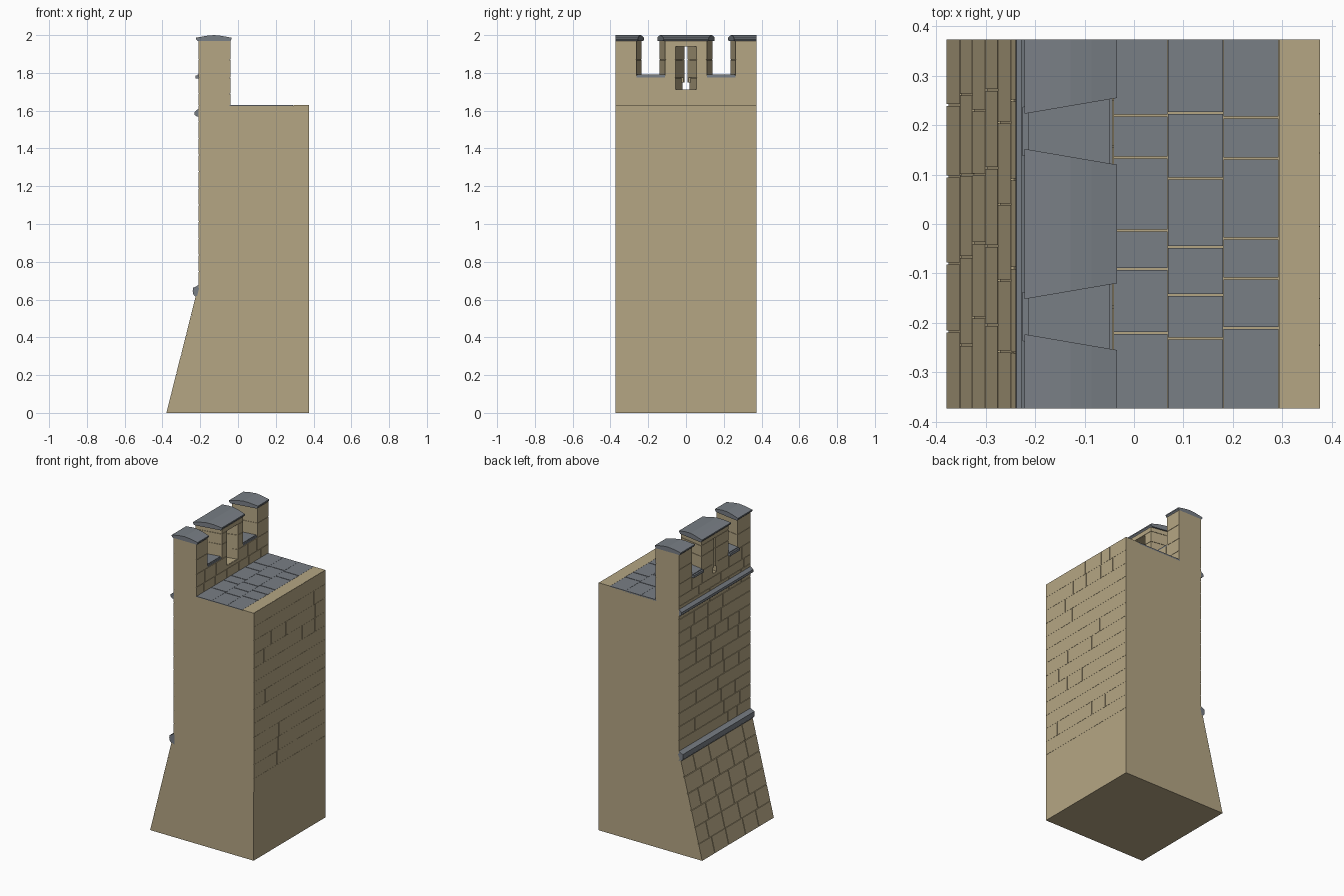
import bpy, bmesh, random

if "Cube" in bpy.data.objects:
    bpy.data.objects.remove(bpy.data.objects["Cube"])

random.seed(4)
W = 0.373          # half width in y
G = 0.002          # half of a mortar joint
XO, XI = -0.21, -0.04   # parapet outer and inner faces


def material(name, rgb):
    m = bpy.data.materials.new(name)
    m.diffuse_color = (*rgb, 1)
    m.use_nodes = True
    m.node_tree.nodes["Principled BSDF"].inputs["Base Color"].default_value = m.diffuse_color
    return m


stone = material("sandstone", (0.46, 0.38, 0.23))
slate = material("grey_stone", (0.19, 0.21, 0.235))


def loft(bm, a, b):
    """Closed solid between two matching rings of points."""
    va = [bm.verts.new(p) for p in a]
    vb = [bm.verts.new(p) for p in b]
    n = len(a)
    bm.faces.new(va)
    bm.faces.new(vb[::-1])
    for i in range(n):
        j = (i + 1) % n
        bm.faces.new((va[j], va[i], vb[i], vb[j]))


def finish(name, bm, mat):
    bmesh.ops.recalc_face_normals(bm, faces=bm.faces)
    me = bpy.data.meshes.new(name)
    bm.to_mesh(me)
    bm.free()
    me.materials.append(mat)
    ob = bpy.data.objects.new(name, me)
    bpy.context.collection.objects.link(ob)
    return ob


def extrude_y(name, profile, mat, e0=(-W, -W), e1=(W, W)):
    """Extrude an xz profile along y; ends may splay between outer and inner x."""
    def ring(e):
        return [(x, e[0] + (e[1] - e[0]) * (x - XO) / (XI - XO), z) for x, z in profile]
    bm = bmesh.new()
    loft(bm, ring(e0), ring(e1))
    return finish(name, bm, mat)


def block(bm, e0, e1, z0, z1, x0=XO, x1=XI):
    """Splayed block: each edge is (outer y, inner y)."""
    ring = lambda z: [(x0, e0[0], z), (x0, e1[0], z), (x1, e1[1], z), (x1, e0[1], z)]
    loft(bm, ring(z0), ring(z1))


def cuts(length, size):
    """Random joint positions as fractions 0..1."""
    n = max(1, round(length / size))
    w = [random.uniform(0.65, 1.35) for _ in range(n)]
    out = [0]
    for v in w:
        out.append(out[-1] + v / sum(w))
    return out


def brick_face(name, zs, xf, depth, gap=G, size=0.14):
    """Courses of bricks laid on a face x = xf(z)."""
    bm = bmesh.new()
    for za, zb in zip(zs, zs[1:]):
        c = cuts(2 * W, size)
        a, b = za + gap * (za > 0), zb - gap
        for s, t in zip(c, c[1:]):
            y0 = -W + 2 * W * s + gap * (s > 0)
            y1 = -W + 2 * W * t - gap * (t < 0.999)
            ring = lambda y: [(xf(a), y, a), (xf(a) + depth, y, a),
                              (xf(b) + depth, y, b), (xf(b), y, b)]
            loft(bm, ring(y0), ring(y1))
    return finish(name, bm, stone)


def masonry(name, e0, e1, zs, size=0.13):
    """Parapet part: recessed core with through blocks around it."""
    bm = bmesh.new()
    lerp = lambda t: tuple(p + (q - p) * t for p, q in zip(e0, e1))
    shrink = lambda e, s: tuple(v if abs(v) > 0.37 else v + s * 0.003 for v in e)
    block(bm, shrink(e0, 1), shrink(e1, -1), zs[0], zs[-1], XO + 0.004, XI - 0.004)
    for za, zb in zip(zs, zs[1:]):
        c = cuts(abs(e1[0] - e0[0]), size)
        for s, t in zip(c, c[1:]):
            l = [v + G * (s > 0) for v in lerp(s)]
            r = [v - G * (t < 0.999) for v in lerp(t)]
            block(bm, l, r, za + G / 2, zb - G / 2)
    return finish(name, bm, stone)


def steps(a, b, n):
    return [a + (b - a) * i / n for i in range(n + 1)]


# Wall core with battered foot and a shallow recess for the paving
extrude_y("wall_core", [(-0.375, 0), (0.375, 0), (0.375, 1.63), (0.293, 1.63), (0.293, 1.626),
                        (-0.044, 1.626), (-0.044, 1.632), (-0.206, 1.632), (-0.206, 0.66)], stone)

# Brick facings
brick_face("batter_bricks", steps(0, 0.62, 6), lambda z: -0.379 + 0.251 * z, 0.015)
brick_face("outer_wall_bricks", steps(0.66, 1.63, 11), lambda z: XO, 0.015)
brick_face("rear_wall_bricks", steps(0.45, 1.63, 13), lambda z: 0.376, -0.01, 0.0012, 0.13)

# String courses
extrude_y("lower_string_course", [(-0.20, 0.61), (-0.226, 0.615), (-0.238, 0.63), (-0.24, 0.645),
                                  (-0.238, 0.662), (-0.225, 0.668), (-0.21, 0.677), (-0.20, 0.677)], slate)
extrude_y("upper_string_course", [(-0.20, 1.568), (-0.22, 1.57), (-0.229, 1.578), (-0.229, 1.594),
                                  (-0.21, 1.61), (-0.20, 1.61)], slate)

# Walkway paving in three rows
bm = bmesh.new()
for xa, xb in ((-0.045, 0.069), (0.069, 0.181), (0.181, 0.293)):
    c = cuts(2 * W, 0.12)
    for s, t in zip(c, c[1:]):
        y0 = -W + 2 * W * s + G * (s > 0)
        y1 = -W + 2 * W * t - G * (t < 0.999)
        block(bm, (y0, y0), (y1, y1), 1.62, 1.63, xa, xb - 0.001)
finish("walkway_paving", bm, slate)

# Parapet base and the fill beneath the arrow slit
masonry("parapet_base", (-W, -W), (W, W), [1.63, 1.69], 0.11)
masonry("slit_sill", (-0.018, -0.055), (0.018, 0.055), [1.69, 1.712], 1)

CAP = [(-0.212, 1.968), (-0.222, 1.978), (-0.222, 1.986), (-0.17, 1.996), (-0.128, 2.0),
       (-0.086, 1.996), (-0.034, 1.986), (-0.034, 1.978), (-0.042, 1.968)]


def span(side, a, b):
    """Order two edges by y after mirroring."""
    e = [tuple(side * v for v in p) for p in (a, b)]
    return sorted(e)


for side, label in ((-1, "left"), (1, "right")):
    # Parapet course beside the slit
    masonry(label + "_parapet_course", *span(side, (W, W), (0.018, 0.055)), [1.69, 1.775], 0.11)
    # Corner merlon with its cap
    masonry(label + "_merlon", *span(side, (W, W), (0.235, 0.262)), [1.775, 1.87, 1.97], 0.25)
    a, b = span(side, (W, W), (0.225, 0.254))
    extrude_y(label + "_merlon_cap", CAP, slate, a, b)
    # Half of the middle merlon
    masonry(label + "_middle_merlon", *span(side, (0.14, 0.11), (0.007, 0.055)),
            [1.775, 1.87, 1.94], 0.25)
    # Narrowing above the slit foot
    bm = bmesh.new()
    a, b = span(side, (0.03, 0.03), (0.007, 0.012))
    block(bm, a, b, 1.75, 1.776, XO, -0.185)
    finish(label + "_slit_shoulder", bm, stone)
    # Crenel sill
    bm = bmesh.new()
    a, b = span(side, (0.237, 0.262), (0.138, 0.11))
    block(bm, a, b, 1.77, 1.786, -0.226, -0.044)
    a, b = span(side, (0.237, 0.260), (0.138, 0.112))
    block(bm, a, b, 1.786, 1.791, -0.215, -0.05)
    finish(label + "_crenel_sill", bm, slate)

# Lintel and cap of the middle merlon
masonry("slit_lintel", (-0.14, -0.11), (0.14, 0.11), [1.94, 1.97], 1)
extrude_y("middle_merlon_cap", CAP, slate, (-0.15, -0.121), (0.15, 0.121))
